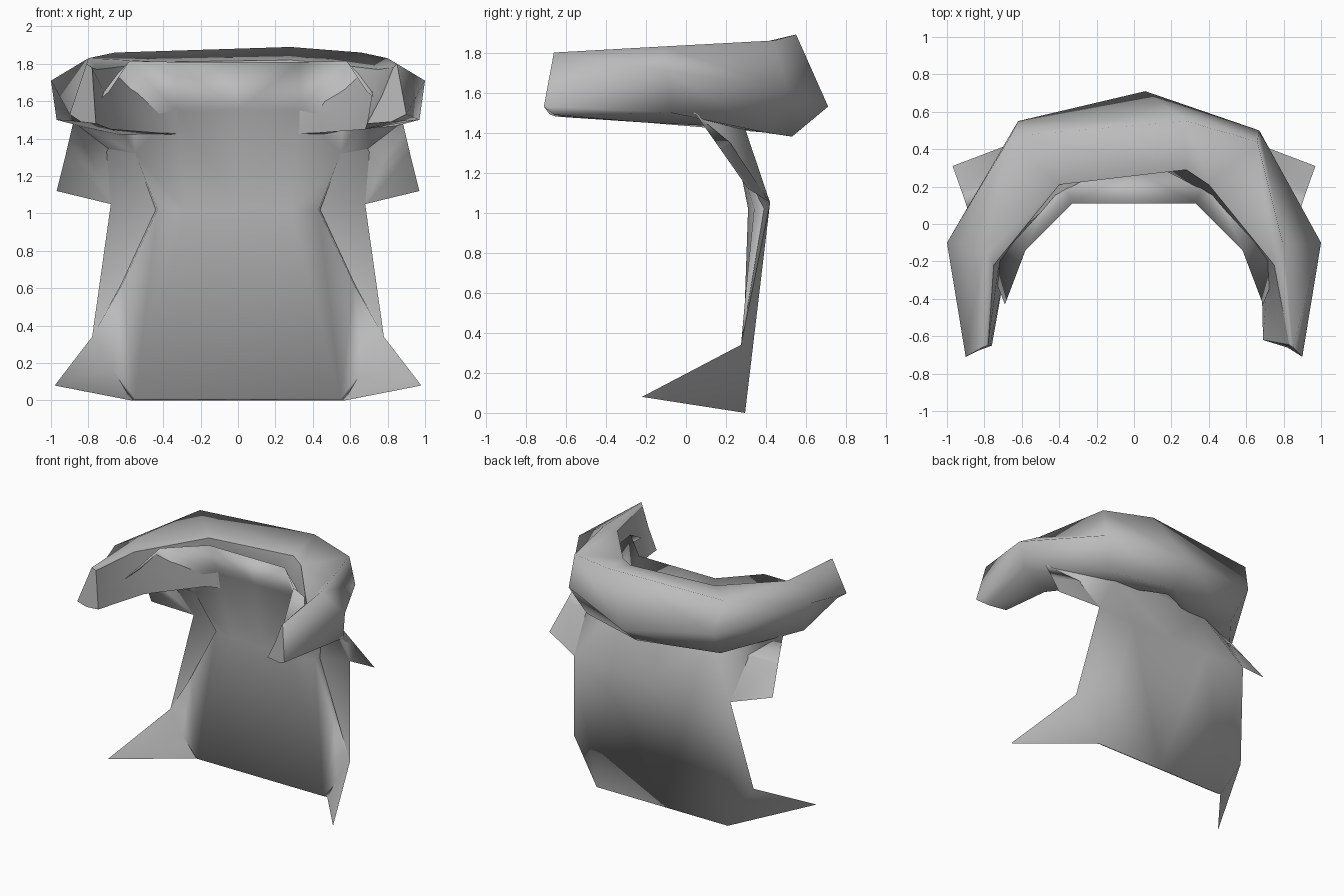
import bpy

if "Cube" in bpy.data.objects:
    bpy.data.objects.remove(bpy.data.objects["Cube"])

grey = bpy.data.materials.new("plain grey")
grey.diffuse_color = (0.5, 0.5, 0.5, 1)
grey.use_nodes = True
grey.node_tree.nodes["Principled BSDF"].inputs["Base Color"].default_value = grey.diffuse_color


def build(name, verts, faces, sharp):
    """Smooth mesh with the listed vertex pairs kept as hard edges."""
    me = bpy.data.meshes.new(name)
    me.from_pydata(verts, [], faces)
    me.materials.append(grey)
    ob = bpy.data.objects.new(name, me)
    bpy.context.collection.objects.link(ob)
    bpy.ops.object.select_all(action='DESELECT')
    ob.select_set(True)
    bpy.context.view_layer.objects.active = ob
    bpy.ops.object.mode_set(mode='EDIT')
    bpy.ops.mesh.select_all(action='SELECT')
    bpy.ops.mesh.normals_make_consistent(inside=False)
    bpy.ops.object.mode_set(mode='OBJECT')
    bpy.ops.object.shade_smooth()
    hard = {frozenset(e) for e in sharp}
    for e in me.edges:
        e.use_edge_sharp = frozenset(e.vertices) in hard
    return ob


# Back cape: thin closed half shell, mirrored across x
cape_points = [
    (0, .295, 0), (.57, .295, 0), (.98, -.22, .08), (.78, .275, .34),        # hem 0-3
    (0, .31, 1.02), (.28, .31, 1.02), (.43, .34, 1.02), (.68, .42, 1.05),    # waist 4-7
    (.97, .31, 1.12), (.88, .05, 1.49),                                      # shoulder flap 8-9
    (0, .215, 1.55), (.33, .215, 1.55), (.55, .25, 1.32),                    # upper back 10-12
    (0, .11, 1.81), (.33, .11, 1.81), (.58, -.14, 1.815), (.69, -.43, 1.65),  # neck rim 13-16
    (.44, .39, 1.02), (.62, .30, .62), (.625, .34, .62),                     # side fold 17-19
    (.72, .22, 1.35), (.92, .17, 1.32),                                      # flap crease 20-21
    (0, .41, 1.04), (.35, .41, 1.04), (0, .285, 1.45), (.40, .285, 1.45),    # outer sheet 22-25
    (.67, .265, .17), (.72, -.05, 1.64),                                     # tip folds 26-27
    (0, .275, .01), (.55, .275, .01),                                        # inner hem 28-29
]
inner_sheet = [
    (0, 1, 29, 28), (28, 29, 5, 4), (29, 18, 6, 5), (29, 26, 18), (29, 1, 26),
    (26, 3, 18), (1, 2, 26), (2, 3, 26),
    (18, 19, 17, 6), (3, 19, 18), (3, 7, 17, 19), (6, 17, 12),
    (4, 5, 11, 10), (5, 6, 12, 11), (17, 7, 20), (17, 20, 12), (7, 8, 21, 20),
    (12, 20, 9), (20, 21, 9), (10, 11, 14, 13), (11, 12, 15, 14),
    (12, 9, 27), (12, 27, 15), (9, 16, 27), (16, 15, 27),
]
outer_sheet = [
    (0, 1, 23, 22), (1, 7, 23), (1, 3, 7), (1, 2, 3),
    (22, 23, 25, 24), (23, 7, 25), (7, 8, 21), (7, 21, 9), (7, 9, 25),
    (24, 25, 14, 13), (25, 15, 14), (25, 9, 15), (9, 16, 15),
]
cape_sharp = [(3, 19), (19, 17), (17, 12), (12, 20), (20, 21), (3, 7), (7, 8),
              (8, 21), (21, 9), (2, 3), (1, 2), (1, 26)]
cape = build("back_cape", cape_points, inner_sheet + outer_sheet, cape_sharp)
mirror = cape.modifiers.new("mirror", 'MIRROR')
mirror.use_clip = True

# Collar sections: inner top, ridge, outer, underside, inner bottom, inner middle
right_tip = [(.83, -.645, 1.78), (.85, -.66, 1.80), (.90, -.71, 1.53),
             (.82, -.66, 1.49), (.69, -.62, 1.48), (.77, -.635, 1.63)]
left_tip = [(-.78, -.65, 1.78), (-.81, -.66, 1.80), (-.90, -.71, 1.53),
            (-.84, -.68, 1.49), (-.76, -.65, 1.48), (-.77, -.65, 1.63)]
side = [(.75, -.22, 1.77), (.80, -.12, 1.83), (1.0, -.10, 1.71),
        (.97, -.08, 1.50), (.68, -.20, 1.45), (.72, -.20, 1.66)]
shoulder = [(.40, .21, 1.81), (.66, .44, 1.86), (.67, .50, 1.62),
            (.58, .40, 1.40), (.42, .19, 1.43), (.42, .155, 1.63)]
back = [(.28, .29, 1.82), (.28, .55, 1.89), (.06, .71, 1.53),
        (.06, .53, 1.38), (.0, .39, 1.42), (.0, .37, 1.62)]


def flip(section):
    return [(-x, y, z) for x, y, z in section]


left_shoulder = flip(shoulder)
left_shoulder[1:3] = [(-.66, .47, 1.86), (-.62, .55, 1.62)]
sections = [right_tip, side, shoulder, back, left_shoulder, flip(side), left_tip]
n = len(side)
points = [p for s in sections for p in s]
rows = range(len(sections) - 1)
faces = [(i * n + j, i * n + (j + 1) % n, (i + 1) * n + (j + 1) % n, (i + 1) * n + j)
         for i in rows for j in range(n)]
faces += [tuple(range(n)), tuple(range(len(points) - n, len(points)))]

# Hard edges: inner lip, inner bottom lip and both end caps
collar_sharp = [(i * n + j, (i + 1) * n + j) for i in rows for j in (0, 4)]
for start in (0, len(points) - n):
    collar_sharp += [(start + j, start + (j + 1) % n) for j in range(n)]
build("collar", points, faces, collar_sharp)
